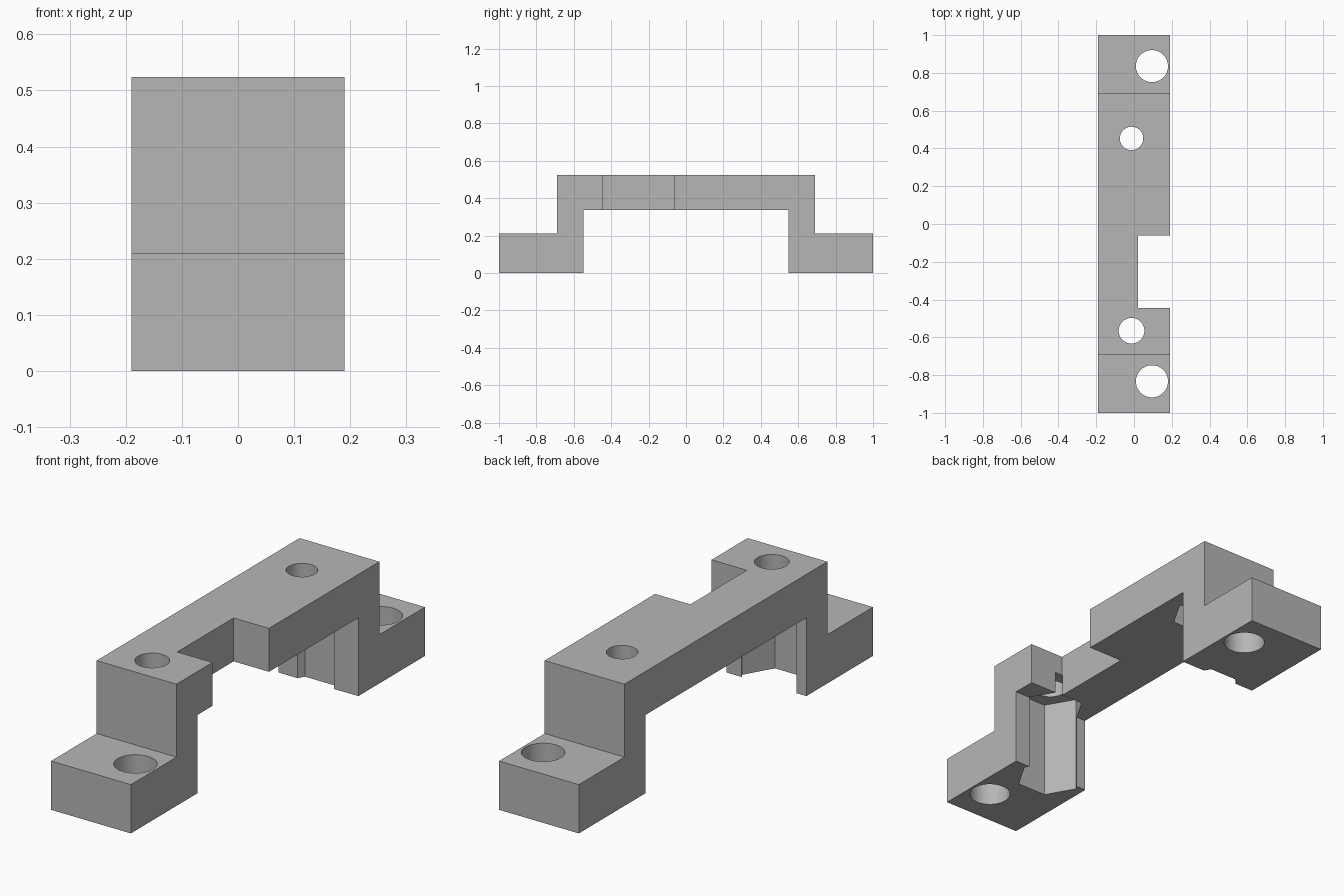
import bpy
import bmesh
import math

cube = bpy.data.objects.get("Cube")
if cube:
    bpy.data.objects.remove(cube, do_unlink=True)

HALF_W = 0.19
TOP = 0.524

grey = bpy.data.materials.new("plain_grey")
grey.use_nodes = True
colour = (0.47, 0.47, 0.47, 1)
grey.diffuse_color = colour
grey.node_tree.nodes["Principled BSDF"].inputs["Base Color"].default_value = colour


def prism(name, points, vector):
    """Extrude a flat outline along a vector into a closed solid."""
    bm = bmesh.new()
    face = bm.faces.new([bm.verts.new(p) for p in points])
    new = bmesh.ops.extrude_face_region(bm, geom=[face])["geom"]
    verts = [g for g in new if isinstance(g, bmesh.types.BMVert)]
    bmesh.ops.translate(bm, verts=verts, vec=vector)
    bmesh.ops.recalc_face_normals(bm, faces=bm.faces)
    mesh = bpy.data.meshes.new(name)
    bm.to_mesh(mesh)
    bm.free()
    mesh.materials.append(grey)
    obj = bpy.data.objects.new(name, mesh)
    bpy.context.collection.objects.link(obj)
    return obj


def column(name, x, y, radius, sides, z0, z1):
    """Upright round or hexagonal cutter."""
    ring = [(x + radius * math.cos(math.tau * i / sides),
             y + radius * math.sin(math.tau * i / sides), z0) for i in range(sides)]
    return prism(name, ring, (0, 0, z1 - z0))


# Bridge bracket: stepped side profile, mirrored front to back
half = [(1, 0), (1, 0.21), (0.69, 0.21), (0.69, TOP)]
inner = [(0.547, 0.337), (0.547, 0)]
profile = ([(-y, z) for y, z in half] + half[::-1]
           + inner[::-1] + [(-y, z) for y, z in inner])
bracket = prism("bridge_bracket", [(-HALF_W, y, z) for y, z in profile],
                (2 * HALF_W, 0, 0))

# Side notch in the beam
notch = [(0.022, -0.445, 0.2), (0.3, -0.445, 0.2), (0.3, -0.061, 0.2), (0.022, -0.061, 0.2)]
cutters = [prism("notch_cutter", notch, (0, 0, 0.5))]

# Mounting holes in the feet
for y in (0.836, -0.833):
    cutters.append(column("foot_hole_cutter", 0.095, y, 0.085, 48, -0.1, 0.4))

# Bolt holes with hexagonal nut pockets open from below
for y, radius in ((0.453, 0.062), (-0.565, 0.068)):
    cutters.append(column("nut_pocket_cutter", -0.013, y, 0.141, 6, -0.1, 0.435))
    cutters.append(column("bolt_hole_cutter", -0.013, y, radius, 48, 0.3, 0.7))

# Cut the openings and discard the cutters
bpy.context.view_layer.objects.active = bracket
bracket.select_set(True)
for cutter in cutters:
    mod = bracket.modifiers.new("cut", "BOOLEAN")
    mod.operation = "DIFFERENCE"
    mod.solver = "EXACT"
    mod.object = cutter
    bpy.ops.object.modifier_apply(modifier=mod.name)
    bpy.data.objects.remove(cutter, do_unlink=True)

bpy.ops.object.shade_smooth_by_angle(angle=math.radians(30))
